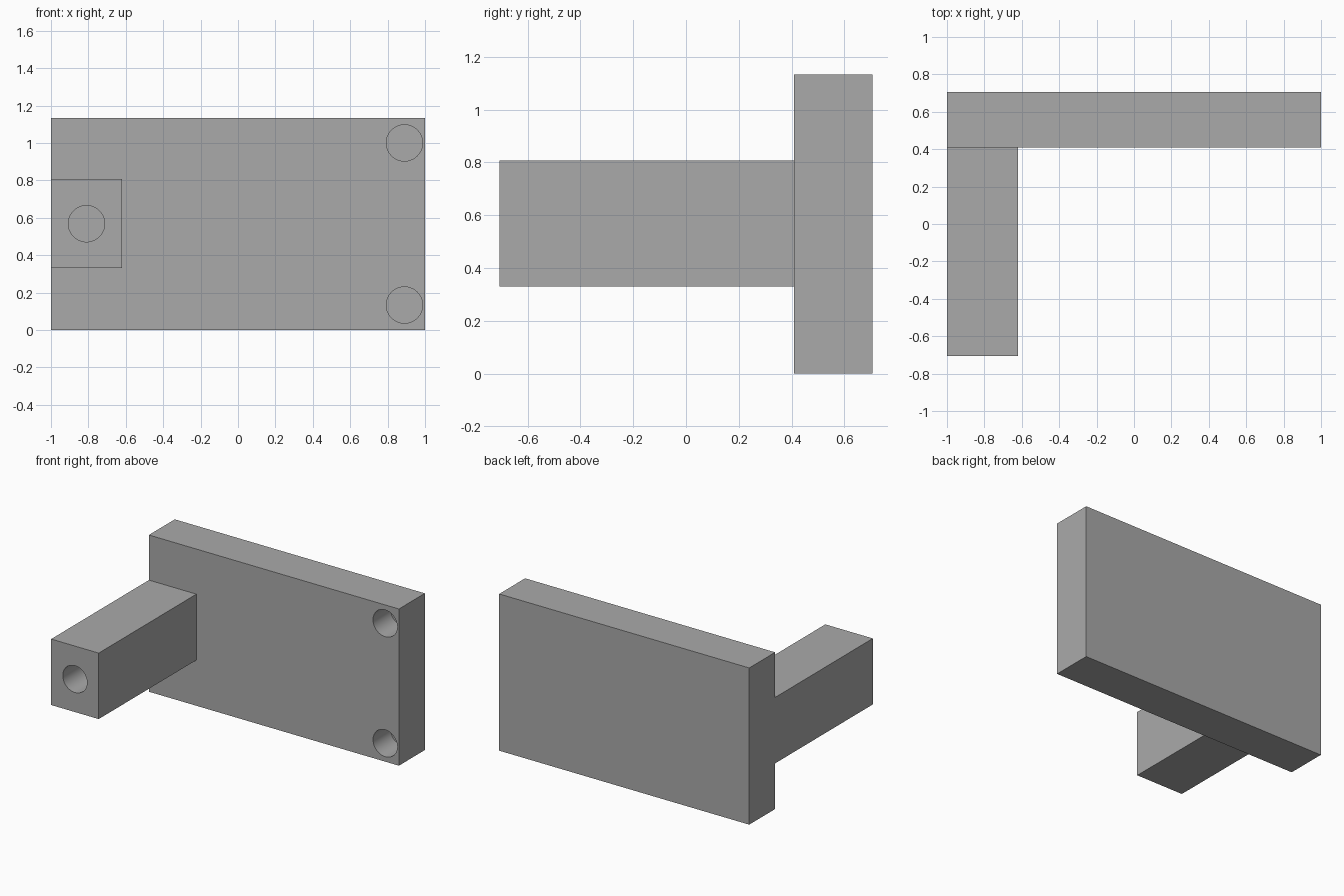
import bpy
import math

if "Cube" in bpy.data.objects:
    bpy.data.objects.remove(bpy.data.objects["Cube"], do_unlink=True)

# One plain grey for the whole bracket
grey = bpy.data.materials.new("plain_grey")
grey.use_nodes = True
colour = (0.40, 0.40, 0.40, 1)
grey.diffuse_color = colour
grey.node_tree.nodes["Principled BSDF"].inputs["Base Color"].default_value = colour


def block(name, low, high):
    """Box spanning two opposite corners."""
    centre = [(a + b) / 2 for a, b in zip(low, high)]
    bpy.ops.mesh.primitive_cube_add(size=1, location=centre)
    obj = bpy.context.object
    obj.name = name
    obj.scale = [b - a for a, b in zip(low, high)]
    bpy.ops.object.transform_apply(location=True, rotation=False, scale=True)
    obj.data.materials.append(grey)
    return obj


def drill(name, x, z, face_y, radius, depth):
    """Cutter for a blind hole entering a front-facing surface."""
    over = 0.05
    bpy.ops.mesh.primitive_cylinder_add(
        vertices=64, radius=radius, depth=depth + over,
        location=(x, face_y + (depth - over) / 2, z),
        rotation=(math.pi / 2, 0, 0))
    obj = bpy.context.object
    obj.name = name
    obj.data.materials.append(grey)
    return obj


def combine(target, tool, operation):
    """Apply a boolean and discard its tool."""
    mod = target.modifiers.new(operation.lower(), "BOOLEAN")
    mod.operation = operation
    mod.solver = "EXACT"
    mod.object = tool
    bpy.context.view_layer.objects.active = target
    bpy.ops.object.modifier_apply(modifier=mod.name)
    bpy.data.objects.remove(tool, do_unlink=True)


# Back plate with the square arm joined flush to its right edge
plate_front, arm_front = 0.41, -0.706
bracket = block("bracket", (-1, plate_front, 0), (1, 0.706, 1.133))
arm = block("arm", (-1, arm_front, 0.33), (-0.62, plate_front + 0.1, 0.807))
combine(bracket, arm, "UNION")

# Blind holes: two in the plate corners, one in the arm end
for z in (0.133, 1.0):
    combine(bracket, drill("plate_hole", 0.89, z, plate_front, 0.097, 0.2), "DIFFERENCE")
combine(bracket, drill("arm_hole", -0.81, 0.568, arm_front, 0.097, 0.3), "DIFFERENCE")

# Smooth hole walls, sharp block edges
bpy.ops.object.select_all(action="DESELECT")
bracket.select_set(True)
bpy.context.view_layer.objects.active = bracket
bpy.ops.object.shade_smooth_by_angle(angle=math.radians(30))
